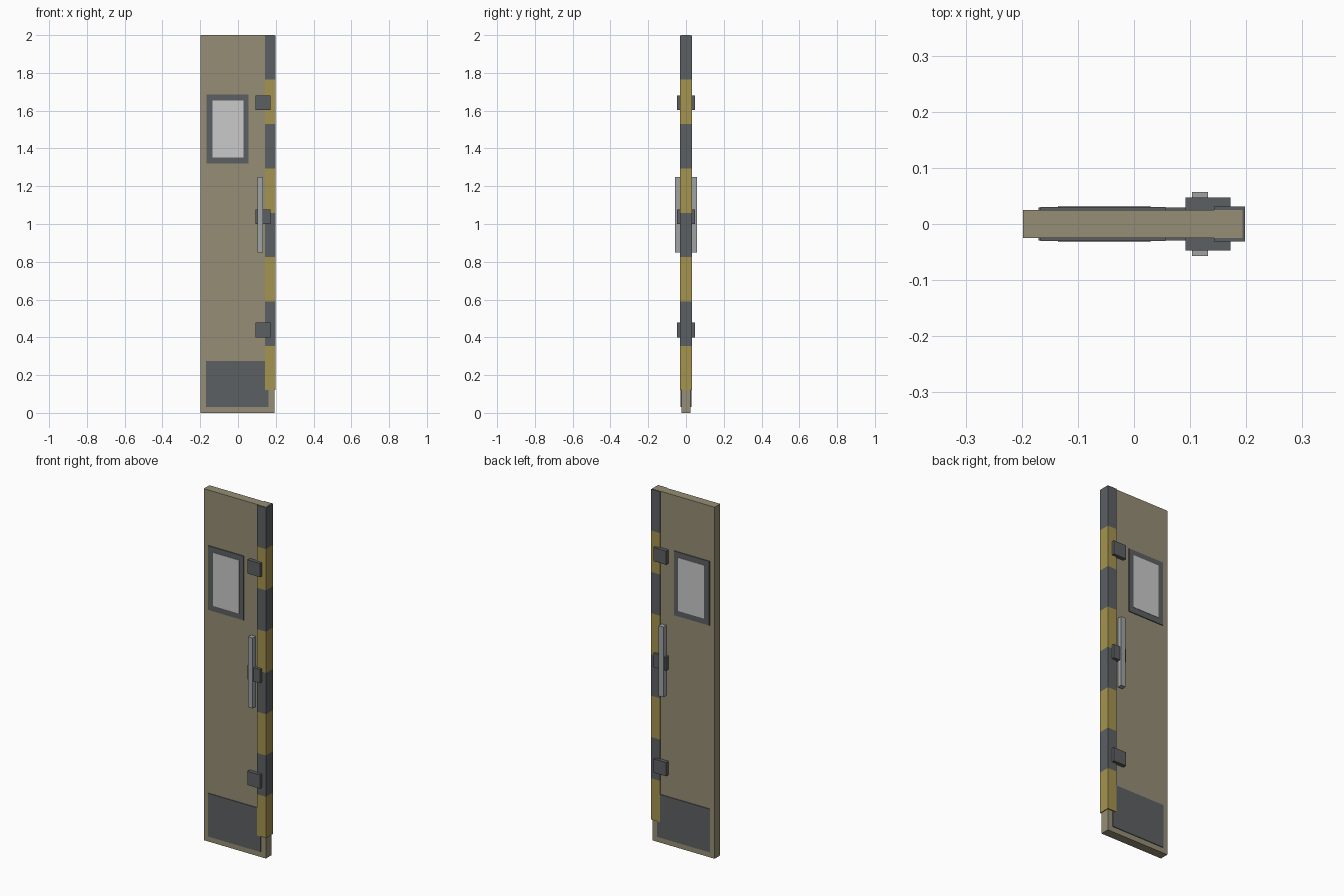
import bpy, bmesh

if "Cube" in bpy.data.objects:
    bpy.data.objects.remove(bpy.data.objects["Cube"])


def material(name, rgb):
    m = bpy.data.materials.new(name)
    m.diffuse_color = (*rgb, 1.0)
    m.use_nodes = True
    m.node_tree.nodes["Principled BSDF"].inputs["Base Color"].default_value = m.diffuse_color
    return m


TAN = material("tan paint", (0.305, 0.27, 0.178))
DARK = material("dark grey", (0.107, 0.117, 0.122))
YELLOW = material("hazard yellow", (0.376, 0.292, 0.08))
GLASS = material("pale glass", (0.597, 0.592, 0.597))
STEEL = material("light steel", (0.352, 0.366, 0.376))


def finish(bm, name, mats):
    bmesh.ops.recalc_face_normals(bm, faces=bm.faces)
    me = bpy.data.meshes.new(name)
    bm.to_mesh(me)
    bm.free()
    for m in mats:
        me.materials.append(m)
    ob = bpy.data.objects.new(name, me)
    bpy.context.collection.objects.link(ob)
    return ob


def box(name, x, y, z, mat):
    """Box from (min, max) ranges."""
    bm = bmesh.new()
    bmesh.ops.create_cube(bm, size=1.0)
    for v in bm.verts:
        v.co = [r[0] if c < 0 else r[1] for c, r in zip(v.co, (x, y, z))]
    return finish(bm, name, [mat])


def both_sides(name, x, near, far, z, mat):
    """Same plate on the front and the back of the door."""
    box(name + "_front", x, (-far, -near), z, mat)
    box(name + "_back", x, (near, far), z, mat)


# Door leaf
box("door_panel", (-0.198, 0.193), (-0.025, 0.025), (0, 2), TAN)

# Kick plates, window frames and panes
both_sides("kick_plate", (-0.17, 0.161), 0.024, 0.029, (0.03, 0.276), DARK)
both_sides("window_frame", (-0.167, 0.056), 0.024, 0.030, (1.32, 1.685), DARK)
both_sides("window_pane", (-0.135, 0.029), 0.026, 0.032, (1.352, 1.655), GLASS)

# Brackets and pull handles
for i, z in enumerate((0.4, 1.0, 1.603)):
    both_sides(f"bracket_{i + 1}", (0.092, 0.172), 0.024, 0.047, (z, z + 0.078), DARK)
both_sides("pull_handle", (0.103, 0.132), 0.030, 0.057, (0.85, 1.25), STEEL)

# Striped edge guard: U channel around the door edge, in eight bands
profile = [(0.143, -0.0315), (0.198, -0.0315), (0.198, 0.0315), (0.143, 0.0315),
           (0.143, 0.0245), (0.192, 0.0245), (0.192, -0.0245), (0.143, -0.0245)]
Z0, Z1, BANDS = 0.12, 1.999, 8
bm = bmesh.new()
rings = [[bm.verts.new((x, y, Z0 + (Z1 - Z0) * k / BANDS)) for x, y in profile]
         for k in range(BANDS + 1)]
n = len(profile)
for k in range(BANDS):
    for i in range(n):
        j = (i + 1) % n
        f = bm.faces.new((rings[k][i], rings[k][j], rings[k + 1][j], rings[k + 1][i]))
        f.material_index = k % 2
for ring, idx in ((rings[0], 0), (rings[-1], 1)):
    for q in ((0, 1, 6, 7), (1, 2, 5, 6), (2, 3, 4, 5)):
        bm.faces.new([ring[i] for i in q]).material_index = idx
finish(bm, "striped_edge_guard", [YELLOW, DARK])
